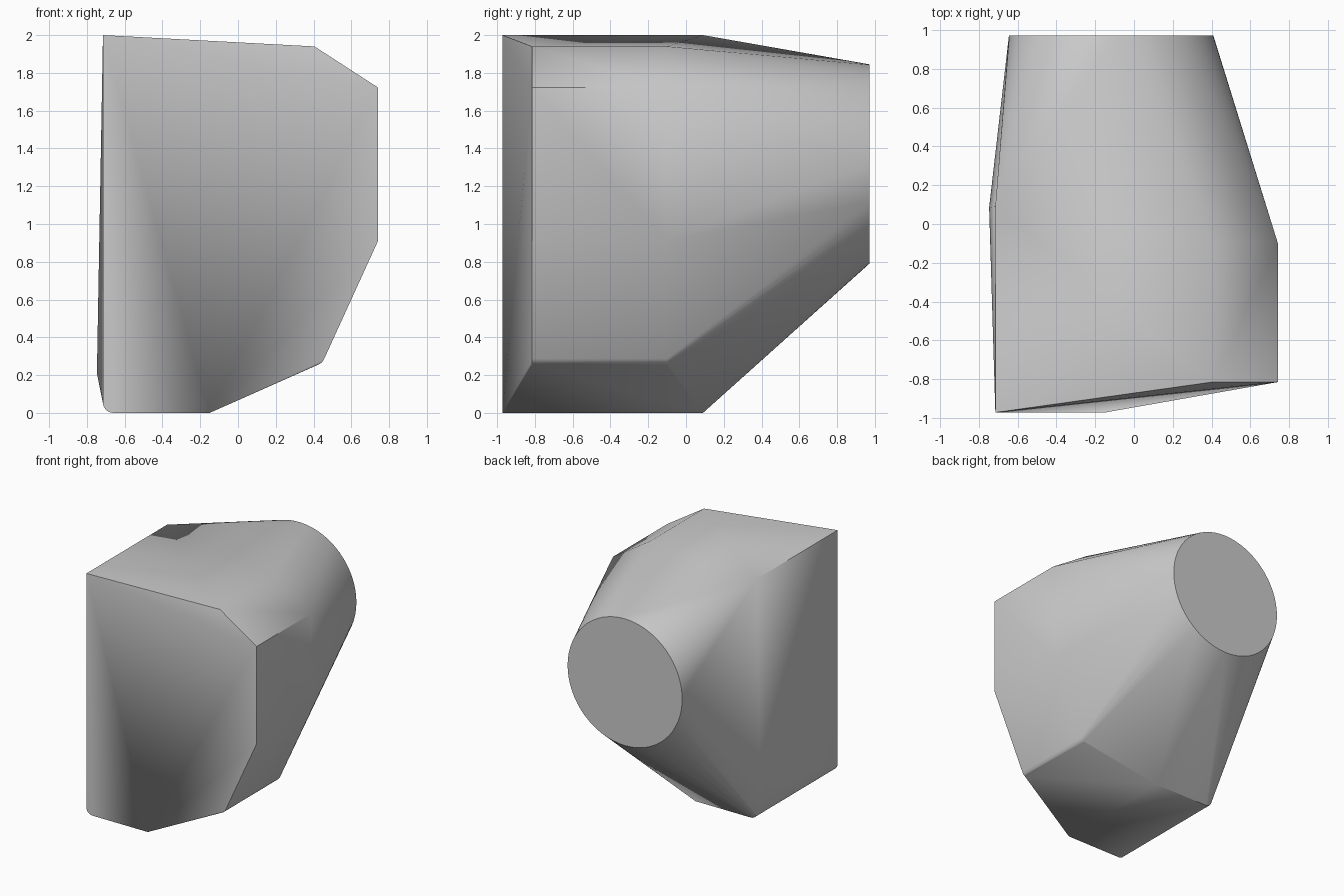
import bpy, bmesh, math

cube = bpy.data.objects.get("Cube")
if cube:
    bpy.data.objects.remove(cube, do_unlink=True)

# Single grey finish
grey = bpy.data.materials.new("plain_grey")
grey.use_nodes = True
colour = (0.6, 0.6, 0.6, 1)
grey.diffuse_color = colour
grey.node_tree.nodes["Principled BSDF"].inputs["Base Color"].default_value = colour


def arc(cx, cz, radius, start, end, steps):
    """Points (x, z) along an arc given in degrees."""
    angles = [math.radians(start + (end - start) * i / steps) for i in range(steps + 1)]
    return [(cx + radius * math.cos(a), cz + radius * math.sin(a)) for a in angles]


# Block profiles: the flat side with a rounded lower corner, and the
# faceted side with a softened lower edge
flat_side = [(-0.715, 2.0), (-0.15, 0.0)] + arc(-0.66, 0.055, 0.055, 180, 270, 6)
faceted_side = [(0.405, 1.94), (0.742, 1.722), (0.742, 0.912)] + arc(0.40, 0.312, 0.062, -66, -24, 5)

points = []
for profile, front, back in ((flat_side, -0.972, 0.09), (faceted_side, -0.815, -0.1)):
    for x, z in profile:
        points += [(x, front, z), (x, back, z)]

# Slight bulge low on the flat side
points.append((-0.747, 0.085, 0.21))

# Round opening at the back
points += [(x, 0.972, z) for x, z in arc(-0.118, 1.318, 0.527, 0, 354.375, 63)]

# Skin the profiles into one tapered body
bm = bmesh.new()
for p in points:
    bm.verts.new(p)
hull = bmesh.ops.convex_hull(bm, input=bm.verts[:], use_existing_faces=False)
inside = {v for v in hull["geom_interior"] + hull["geom_unused"] if isinstance(v, bmesh.types.BMVert)}
bmesh.ops.delete(bm, geom=list(inside), context="VERTS")
bmesh.ops.dissolve_limit(bm, angle_limit=math.radians(0.2), verts=bm.verts[:], edges=bm.edges[:])
bmesh.ops.recalc_face_normals(bm, faces=bm.faces[:])

mesh = bpy.data.meshes.new("tapered_housing")
bm.to_mesh(mesh)
bm.free()
mesh.materials.append(grey)
housing = bpy.data.objects.new("tapered_housing", mesh)
bpy.context.collection.objects.link(housing)

bpy.ops.object.select_all(action="DESELECT")
housing.select_set(True)
bpy.context.view_layer.objects.active = housing
bpy.ops.object.shade_smooth_by_angle(angle=math.radians(30))
